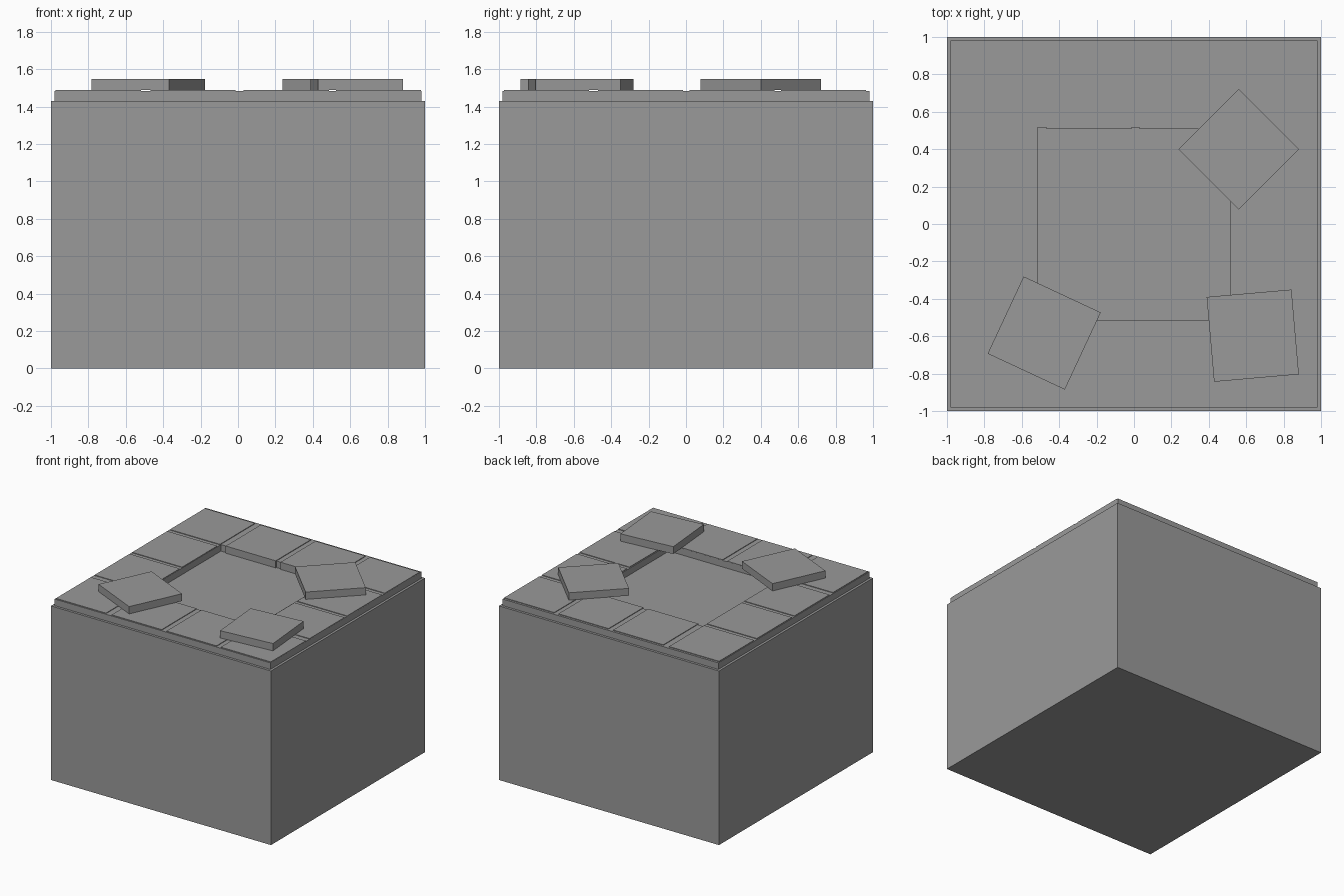
import bpy, bmesh
from math import radians
from mathutils import Matrix

if "Cube" in bpy.data.objects:
    bpy.data.objects.remove(bpy.data.objects["Cube"])

BODY_TOP, MORTAR_TOP, TILE_TOP = 1.43, 1.484, 1.489
TILE, THICK = 0.455, 0.06

# Darker stone grey shared by every part
stone = bpy.data.materials.new("stone_grey")
stone.diffuse_color = (0.322, 0.322, 0.322, 1)
stone.use_nodes = True
stone.node_tree.nodes["Principled BSDF"].inputs["Base Color"].default_value = stone.diffuse_color


def finish(name, bm):
    bmesh.ops.recalc_face_normals(bm, faces=bm.faces)
    mesh = bpy.data.meshes.new(name)
    bm.to_mesh(mesh)
    bm.free()
    mesh.materials.append(stone)
    obj = bpy.data.objects.new(name, mesh)
    bpy.context.collection.objects.link(obj)
    return obj


def box(name, cx, cy, z0, z1, sx, sy, angle=0):
    bm = bmesh.new()
    m = (Matrix.Translation((cx, cy, (z0 + z1) / 2))
         @ Matrix.Rotation(radians(angle), 4, 'Z')
         @ Matrix.Diagonal((sx, sy, z1 - z0, 1)))
    bmesh.ops.create_cube(bm, size=1, matrix=m)
    return finish(name, bm)


def square_ring(name, outer, inner, z0, z1):
    bm = bmesh.new()
    signs = [(-1, -1), (1, -1), (1, 1), (-1, 1)]
    loops = [[bm.verts.new((sx * r, sy * r, z)) for sx, sy in signs]
             for r, z in ((outer, z0), (outer, z1), (inner, z1), (inner, z0))]
    for k in range(4):
        a, b = loops[k], loops[(k + 1) % 4]
        for i in range(4):
            j = (i + 1) % 4
            bm.faces.new((a[i], a[j], b[j], b[i]))
    return finish(name, bm)


# Solid block
box("base_block", 0, 0, 0, BODY_TOP, 2, 2)

# Mortar bed with a square opening in the middle
square_ring("mortar_bed", 0.98, 0.517, BODY_TOP, MORTAR_TOP)

# Border of twelve laid tiles, centre four missing
xs = (-0.747, -0.24, 0.258, 0.752)
ys = (-0.745, -0.243, 0.245, 0.735)
for i, x in enumerate(xs):
    for j, y in enumerate(ys):
        if i in (1, 2) and j in (1, 2):
            continue
        box(f"laid_tile_{i}_{j}", x, y, BODY_TOP, TILE_TOP, TILE, TILE)

# Loose tiles lying on top
for n, (x, y, a) in enumerate([(0.56, 0.40, 45), (-0.48, -0.583, -25),
                               (0.635, -0.597, 5)]):
    box(f"loose_tile_{n}", x, y, TILE_TOP, TILE_TOP + THICK, TILE, TILE, a)
